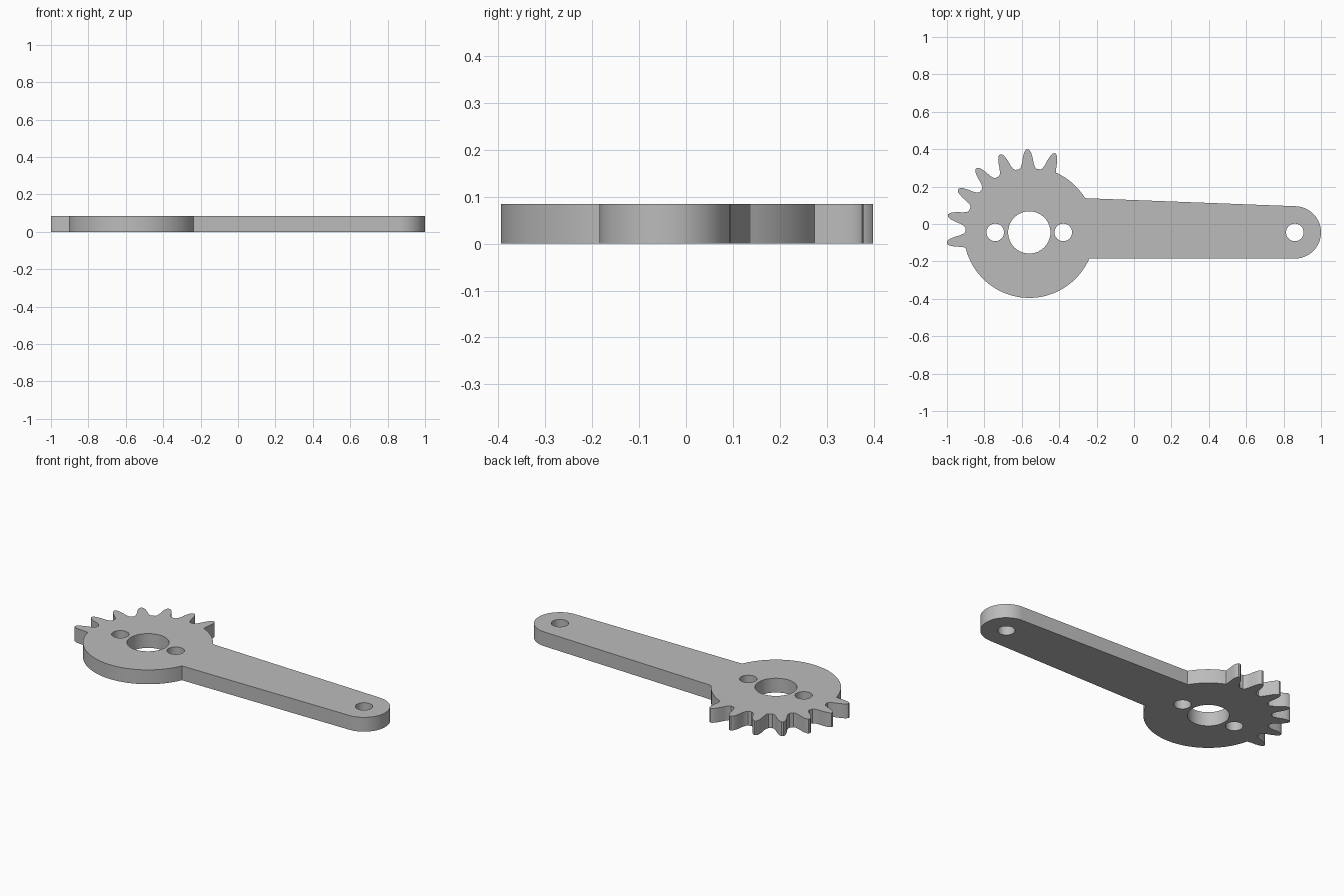
import bpy
import bmesh
from math import cos, sin, radians, atan2, asin, pi

cube = bpy.data.objects.get("Cube")
if cube:
    bpy.data.objects.remove(cube, do_unlink=True)

THICK = 0.085
HUB = (-0.56, -0.045)
HUB_R = 0.35
TIP = (0.86, -0.045)
TIP_R = 0.14
TEETH, FIRST, PITCH = 7, 72.0, 19.2


def arc(center, r, a0, a1, n):
    """Points along an arc, angles in radians."""
    return [(center[0] + r * cos(a0 + (a1 - a0) * i / n),
             center[1] + r * sin(a0 + (a1 - a0) * i / n)) for i in range(n + 1)]


def tooth(angle):
    """One rounded tooth: distance from the hub centre and half width."""
    half = [(0.348, 0.038), (0.37, 0.031), (0.40, 0.026), (0.425, 0.019),
            (0.438, 0.012), (0.444, 0.005)]
    profile = [(r, -w) for r, w in half] + [(r, w) for r, w in reversed(half)]
    c, s = cos(angle), sin(angle)
    return [(HUB[0] + r * c - w * s, HUB[1] + r * s + w * c) for r, w in profile]


# Outline, counter-clockwise: arm end, hub shoulder, teeth, hub underside
root = asin(0.038 / HUB_R)
gap = radians(PITCH)
first = radians(FIRST)
last = first + gap * (TEETH - 1)
arm_top = atan2(0.139 - HUB[1], -0.26 - HUB[0])
arm_bottom = 2 * pi - asin(TIP_R / HUB_R)

outline = arc(TIP, TIP_R, -pi / 2, radians(88), 32)
outline += arc(HUB, HUB_R, arm_top, first - root, 14)[:-1]
for i in range(TEETH):
    outline += tooth(first + gap * i)
    if i < TEETH - 1:
        valley = first + gap * (i + 0.5)
        outline += arc(HUB, 0.342, valley - 0.03, valley + 0.03, 2)
outline += arc(HUB, HUB_R, last + root, arm_bottom, 56)[1:]

# Bore, two hub holes and the arm pin hole
holes = [(HUB, 0.113, 64), ((-0.742, HUB[1]), 0.047, 32),
         ((-0.378, HUB[1]), 0.047, 32), (TIP, 0.047, 32)]
loops = [outline] + [arc(c, r, 0, 2 * pi, n)[:-1] for c, r, n in holes]

# Filled profile extruded to the plate thickness
curve = bpy.data.curves.new("gear_arm_profile", "CURVE")
curve.dimensions = "2D"
curve.fill_mode = "BOTH"
curve.extrude = THICK / 2
for loop in loops:
    spline = curve.splines.new("POLY")
    spline.points.add(len(loop) - 1)
    for point, (x, y) in zip(spline.points, loop):
        point.co = (x, y, 0, 1)
    spline.use_cyclic_u = True

arm = bpy.data.objects.new("gear_arm", curve)
bpy.context.collection.objects.link(arm)
bpy.ops.object.select_all(action="DESELECT")
arm.select_set(True)
bpy.context.view_layer.objects.active = arm
bpy.ops.object.convert(target="MESH")
arm = bpy.context.view_layer.objects.active
arm.name = "gear_arm"

# Weld caps to walls and rest the plate on the ground
bm = bmesh.new()
bm.from_mesh(arm.data)
bmesh.ops.remove_doubles(bm, verts=bm.verts, dist=0.0001)
bmesh.ops.translate(bm, verts=bm.verts, vec=(0, 0, THICK / 2))
bmesh.ops.recalc_face_normals(bm, faces=bm.faces)
bm.to_mesh(arm.data)
bm.free()

# Plain grey finish
grey = bpy.data.materials.new("plain_grey")
grey.use_nodes = True
colour = (0.5, 0.5, 0.5, 1)
grey.diffuse_color = colour
grey.node_tree.nodes["Principled BSDF"].inputs["Base Color"].default_value = colour
arm.data.materials.clear()
arm.data.materials.append(grey)

bpy.ops.object.shade_smooth_by_angle(angle=radians(30))
